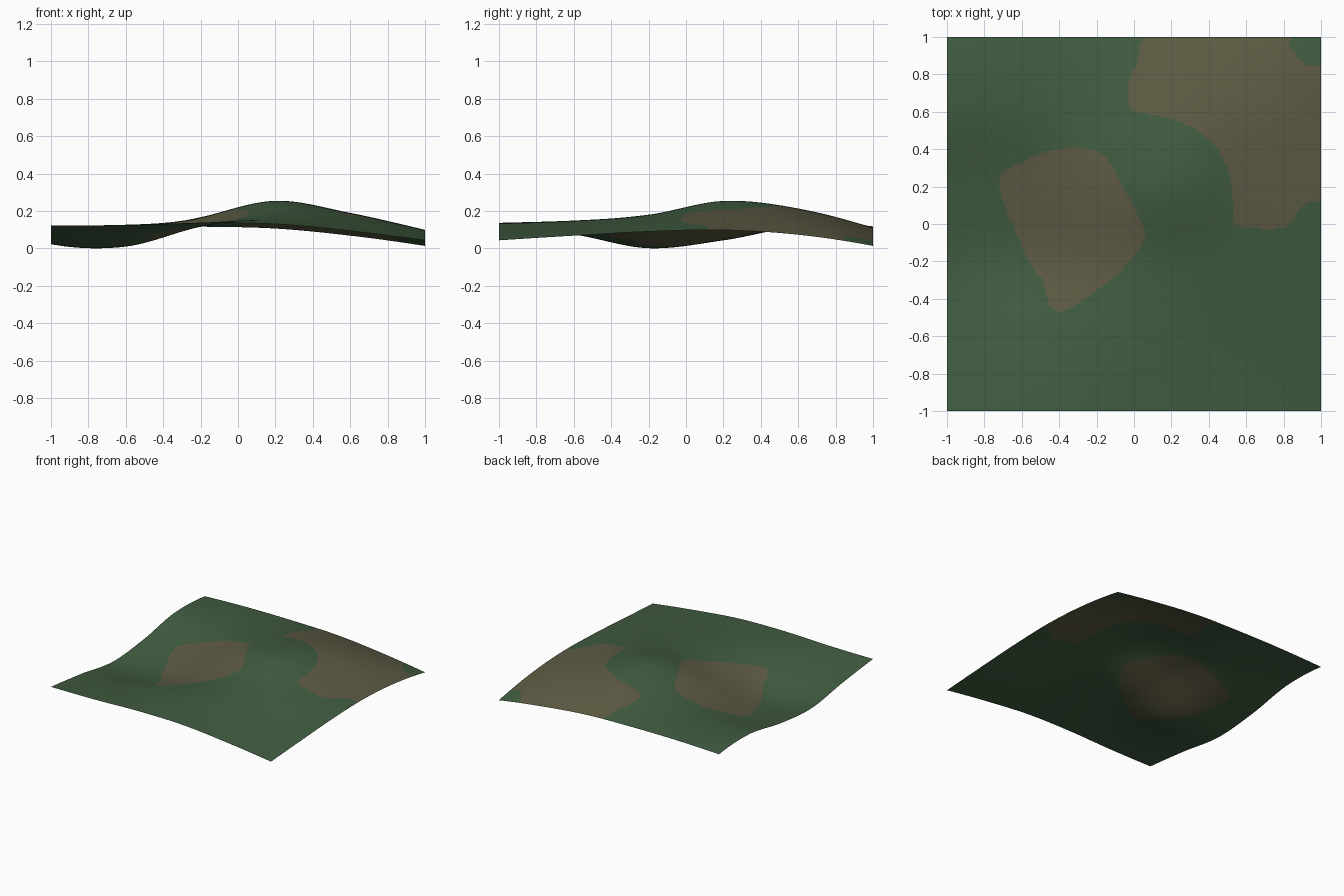
import bpy
import bmesh
from mathutils import Vector
from mathutils.geometry import interpolate_bezier

if "Cube" in bpy.data.objects:
    bpy.data.objects.remove(bpy.data.objects["Cube"], do_unlink=True)

# Ground heights in thousandths: rows front to back, columns from -x to +x
HEIGHTS = [
    [125, 127, 138, 132, 95, 45],
    [80, 85, 137, 150, 120, 70],
    [25, 12, 118, 180, 160, 92],
    [55, 60, 165, 255, 190, 100],
    [120, 122, 160, 215, 175, 75],
    [105, 118, 118, 108, 70, 15],
]

# Outlines of the bare earth patches, in hundredths
INNER_PATCH = [(-72, 24), (-67, 30), (-42, 40), (-22, 40), (-13, 33), (-6, 20),
               (5, -1), (4, -11), (-10, -28), (-36, -46), (-45, -44),
               (-48, -32), (-56, -20), (-66, 2), (-71, 15)]
CORNER_PATCH = [(10, 102), (2, 87), (-3, 75), (-3, 64), (1, 60), (21, 56), (35, 49),
                (45, 40), (51, 26), (53, 8), (55, -1), (80, -2), (91, 11),
                (102, 17), (102, 80), (91, 85), (83, 95), (79, 102)]
CELLS = 200


def material(name, colour):
    mat = bpy.data.materials.new(name)
    mat.use_nodes = True
    mat.diffuse_color = (*colour, 1)
    bsdf = mat.node_tree.nodes["Principled BSDF"]
    bsdf.inputs["Base Color"].default_value = (*colour, 1)
    bsdf.inputs["Roughness"].default_value = 0.9
    return mat


def cubic(values, u):
    """Smooth curve through evenly spaced values, u from 0 to 1."""
    before = 3 * values[0] - 3 * values[1] + values[2]
    after = 3 * values[-1] - 3 * values[-2] + values[-3]
    padded = [before, *values, after]
    s = min(max(u, 0), 1) * (len(values) - 1)
    i = min(int(s), len(values) - 2)
    t = s - i
    a, b, c, d = padded[i:i + 4]
    return b + t / 2 * (c - a + t * (2 * a - 5 * b + 4 * c - d + t * (3 * (b - c) + d - a)))


def ground_height(x, y):
    u, v = (x + 1) / 2, (y + 1) / 2
    return cubic([cubic(row, u) for row in HEIGHTS], v) / 1000


def rounded(outline):
    """Closed smooth outline through the given points."""
    pts = [Vector((x, y, 0)) / 100 for x, y in outline]
    n = len(pts)
    result = []
    for i in range(n):
        a, b, c, d = (pts[(i + k) % n] for k in (-1, 0, 1, 2))
        result += interpolate_bezier(b, b + (c - a) / 8, c - (d - b) / 8, c, 5)[:-1]
    return result


def inside(point, outline):
    hit = False
    for p, q in zip(outline, outline[1:] + outline[:1]):
        if (p.y > point.y) != (q.y > point.y):
            if point.x < p.x + (point.y - p.y) * (q.x - p.x) / (q.y - p.y):
                hit = not hit
    return hit


# Rolling ground sheet
bm = bmesh.new()
bmesh.ops.create_grid(bm, x_segments=CELLS, y_segments=CELLS, size=1)
for v in bm.verts:
    v.co.z = ground_height(v.co.x, v.co.y)
lowest = min(v.co.z for v in bm.verts)
for v in bm.verts:
    v.co.z -= lowest

# Bare earth patches
patches = [rounded(INNER_PATCH), rounded(CORNER_PATCH)]
for face in bm.faces:
    face.smooth = True
    centre = face.calc_center_median()
    face.material_index = int(any(inside(centre, p) for p in patches))

mesh = bpy.data.meshes.new("ground")
bm.to_mesh(mesh)
bm.free()
mesh.materials.append(material("grass green", (0.052, 0.108, 0.052)))
mesh.materials.append(material("earth brown", (0.112, 0.105, 0.057)))
ground = bpy.data.objects.new("ground", mesh)
bpy.context.collection.objects.link(ground)
